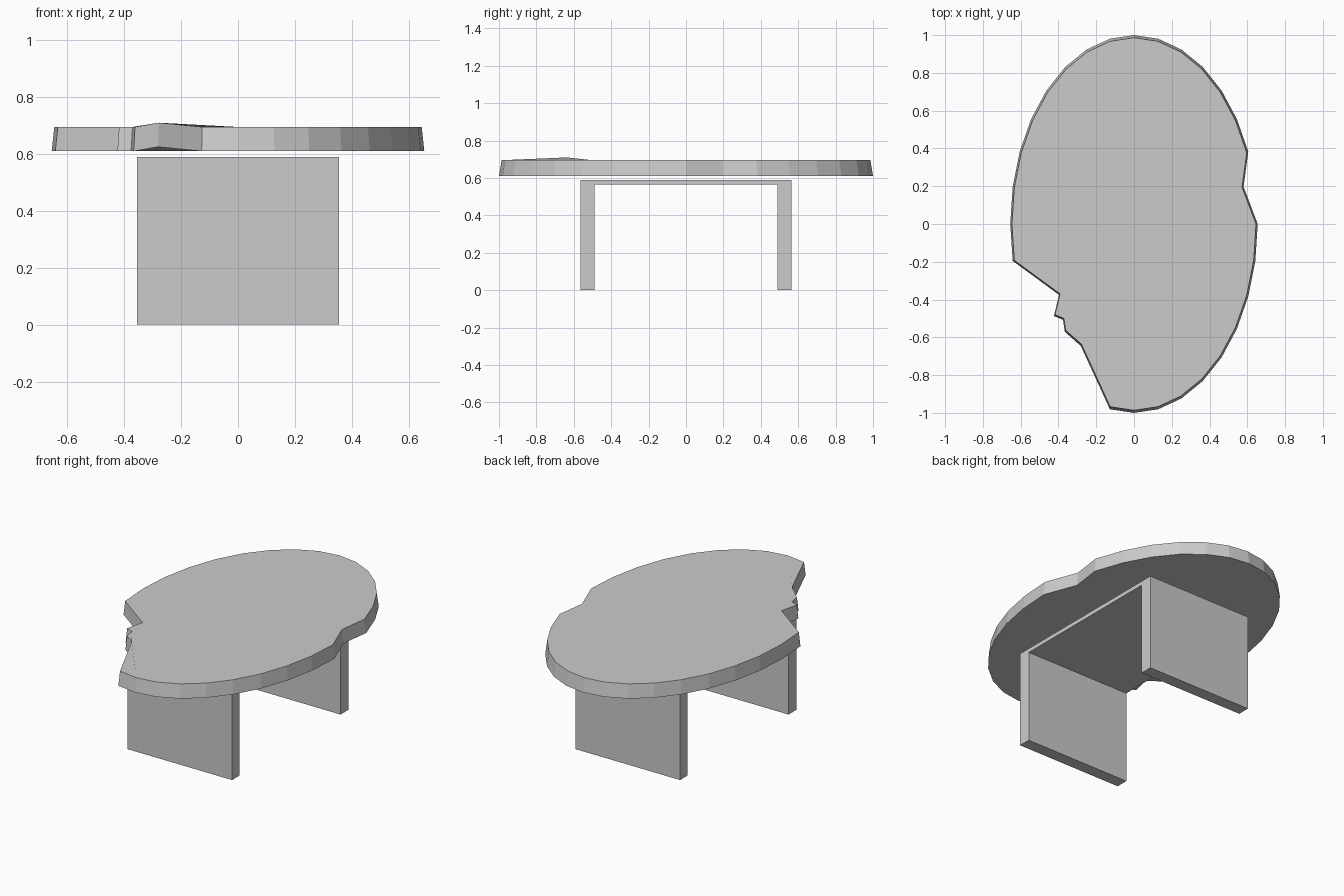
import bpy, bmesh, math

cube = bpy.data.objects.get("Cube")
if cube:
    bpy.data.objects.remove(cube, do_unlink=True)

stone = bpy.data.materials.new("light_grey_stone")
stone.use_nodes = True
GREY = (0.6, 0.6, 0.6, 1.0)
stone.diffuse_color = GREY
stone.node_tree.nodes["Principled BSDF"].inputs["Base Color"].default_value = GREY


def loft(name, start, end):
    """Flat-shaded solid between two matching outlines."""
    bm = bmesh.new()
    a = [bm.verts.new(p) for p in start]
    b = [bm.verts.new(p) for p in end]
    bm.faces.new(a)
    bm.faces.new(b)
    for i in range(len(a)):
        j = (i + 1) % len(a)
        bm.faces.new((a[i], a[j], b[j], b[i]))
    bmesh.ops.recalc_face_normals(bm, faces=bm.faces[:])
    mesh = bpy.data.meshes.new(name)
    bm.to_mesh(mesh)
    bm.free()
    mesh.materials.append(stone)
    obj = bpy.data.objects.new(name, mesh)
    bpy.context.collection.objects.link(obj)
    return obj


# Table top: tapered oval with a chipped side; each point is x, y, lift
RX, RY, SEGMENTS = 0.655, 1.0, 32
BOTTOM, TOP, TAPER = 0.61, 0.695, 0.986
chip = [(-0.397, -0.375, 0), (-0.424, -0.487, 0), (-0.376, -0.507, 0),
        (-0.367, -0.57, 0), (-0.282, -0.645, 0.015)]
outline = []
for i in range(SEGMENTS):
    t = math.tau * i / SEGMENTS
    if i == 1:                      # small nick on the left edge
        outline.append((0.58, 0.197, 0))
    elif i == 18:                   # broken edge replaces part of the rim
        outline += chip
    elif not 18 < i < 23:
        outline.append((RX * math.cos(t), RY * math.sin(t), 0))

loft("table_top",
     [(x, y, BOTTOM + lift) for x, y, lift in outline],
     [(x * TAPER, y * TAPER, TOP + lift) for x, y, lift in outline])

# Base: two slab legs joined by a thin board, extruded across the width
HALF_W, OUTER, INNER, UNDER, HEIGHT = 0.355, 0.565, 0.49, 0.565, 0.59
half = [(OUTER, HEIGHT), (OUTER, 0), (INNER, 0), (INNER, UNDER)]
profile = half + [(-y, z) for y, z in reversed(half)]
loft("slab_base",
     [(-HALF_W, y, z) for y, z in profile],
     [(HALF_W, y, z) for y, z in profile])
